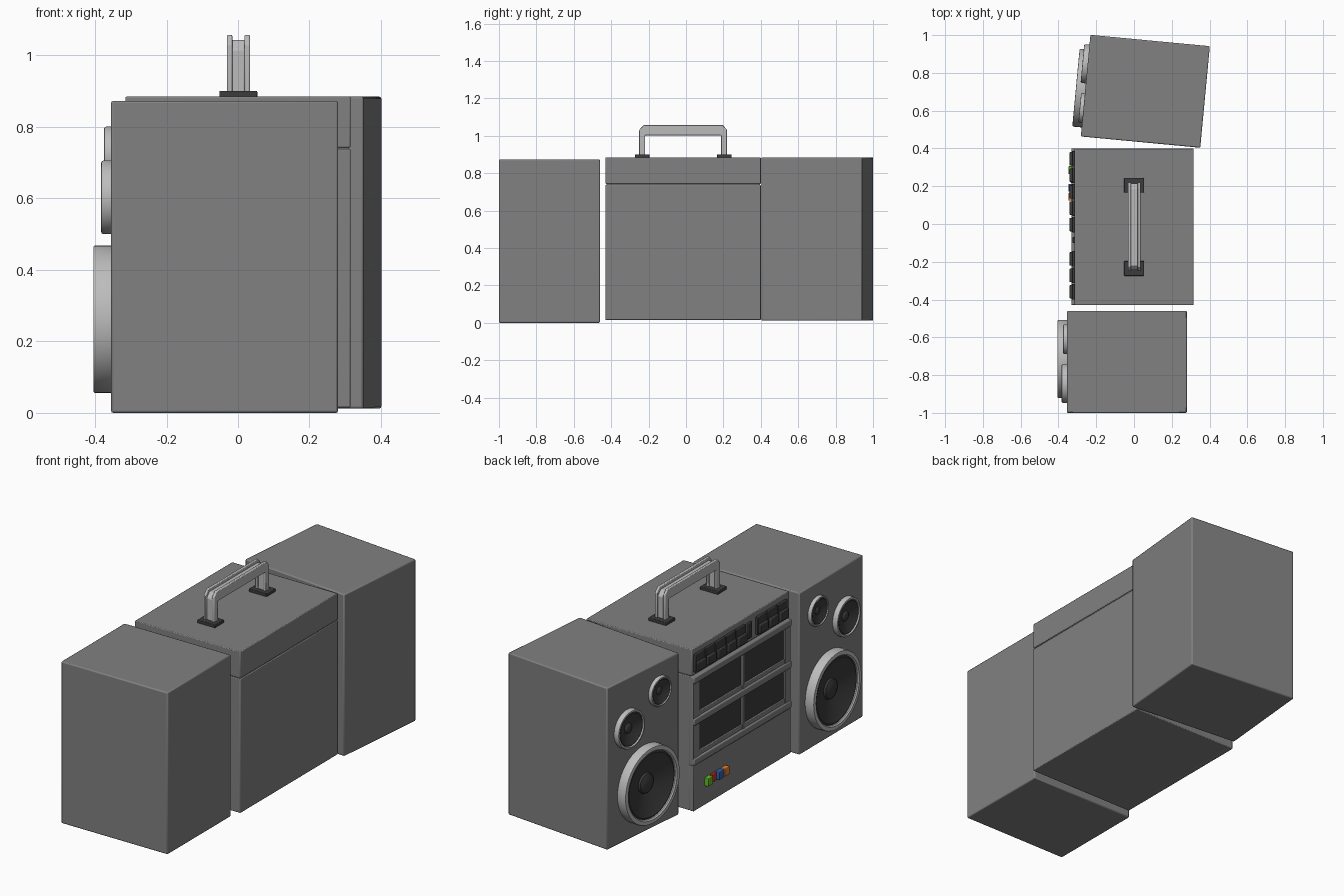
import bpy, bmesh, math
from mathutils import Matrix, Vector

if "Cube" in bpy.data.objects:
    bpy.data.objects.remove(bpy.data.objects["Cube"])


def mat(name, r, g, b):
    m = bpy.data.materials.new(name)
    m.diffuse_color = (r, g, b, 1)
    m.use_nodes = True
    m.node_tree.nodes["Principled BSDF"].inputs["Base Color"].default_value = m.diffuse_color
    return m


BODY = mat("body_grey", .22, .22, .22)
METAL = mat("light_metal", .5, .5, .5)
DARK = mat("dark_plastic", .045, .045, .045)


def finish(name, bm, material, matrix=Matrix(), bevel=0, smooth=True):
    bmesh.ops.recalc_face_normals(bm, faces=bm.faces)
    me = bpy.data.meshes.new(name)
    bm.to_mesh(me)
    bm.free()
    ob = bpy.data.objects.new(name, me)
    bpy.context.collection.objects.link(ob)
    ob.matrix_world = matrix
    me.materials.append(material)
    if bevel:
        mod = ob.modifiers.new("bevel", 'BEVEL')
        mod.width = bevel
        mod.segments = 2
    if smooth:
        bpy.ops.object.select_all(action='DESELECT')
        ob.select_set(True)
        bpy.context.view_layer.objects.active = ob
        bpy.ops.object.shade_smooth_by_angle(angle=math.radians(35))
    return ob


def box(name, x, y, z, material=BODY, bevel=.003, matrix=Matrix()):
    """Box from (min, max) pairs."""
    bm = bmesh.new()
    bmesh.ops.create_cube(bm, size=1)
    for v in bm.verts:
        v.co = Vector(a[0] + (c + .5) * (a[1] - a[0]) for a, c in zip((x, y, z), v.co))
    return finish(name, bm, material, matrix, bevel)


def lathe(name, profile, material, matrix, n=48):
    """Turn (radius, height) points around the local -x axis."""
    bm = bmesh.new()
    rings = []
    for r, h in profile:
        if r == 0:
            rings.append([bm.verts.new((-h, 0, 0))] * n)
        else:
            rings.append([bm.verts.new((-h, r * math.cos(2 * math.pi * i / n),
                                        r * math.sin(2 * math.pi * i / n))) for i in range(n)])
    for a, b in zip(rings, rings[1:]):
        for i in range(n):
            j = (i + 1) % n
            bm.faces.new(list(dict.fromkeys((a[i], a[j], b[j], b[i]))))
    return finish(name, bm, material, matrix)


def driver(name, R, d, matrix):
    # rounded metal rim, cone and dust cap
    lathe(name + "_rim", [(R, -.004), (R, d - .006), (R - .003, d - .001), (R - .007, d),
                          (R * .89, d), (R * .86, d - .006), (R * .85, .002)], METAL, matrix)
    lathe(name + "_cone", [(R * .86, d * .75), (R * .82, d * .84), (R * .77, d * .75),
                           (R * .5, d * .35), (R * .24, .002)], DARK, matrix)
    lathe(name + "_cap", [(R * .27, .002), (R * .24, d * .26), (R * .15, d * .42), (0, d * .5)],
          DARK, matrix)


# two speaker cabinets, the second mirrored and turned slightly
for side, s, loc, turn in (("near", 1, (-.0375, -.73, 0), 0),
                           ("far", -1, (.06, .7025, .012), -5.4)):
    M = Matrix.Translation(loc) @ Matrix.Rotation(math.radians(turn), 4, 'Z')
    box(side + "_speaker_cabinet", (-.3175, .3175), (-.27, .27), (0, .873), BODY, .006, M)
    for part, y, z, R, d in (("woofer", .015, .262, .207, .05),
                             ("midrange", -.115, .603, .103, .028),
                             ("tweeter", .12, .722, .079, .02)):
        driver(f"{side}_{part}", R, d, M @ Matrix.Translation((-.3175, s * y, z)))

# centre unit: lower body and lid section with a seam between
box("centre_body", (-.305, .315), (-.43, .40), (.015, .738), BODY, .004)
box("centre_lid", (-.315, .315), (-.43, .40), (.742, .885), BODY, .004)
box("seam_core", (-.30, .31), (-.425, .395), (.72, .76), BODY, 0)

# front frame of the centre unit, around the cassette windows
box("lower_front_panel", (-.325, -.30), (-.43, .40), (.015, .26))
for z in (.28, .495, .72):
    box("front_rail", (-.331, -.30), (-.43, .40), (z - .018, z + .018), BODY, .005)
for y0, y1 in ((.34, .40), (-.042, -.022), (-.43, -.385)):
    box("front_post", (-.323, -.30), (y0, y1), (.26, .735))
for z0, z1 in ((.31, .477), (.523, .695)):
    for y0, y1 in ((-.022, .34), (-.385, -.042)):
        box("cassette_window", (-.312, -.30), (y0, y1), (z0, z1), DARK, 0)
        box("cassette_sill", (-.32, -.30), (y0, y1), (z0 - .015, z0 + .012))

# control keys along the top of the front
for y in (.345, .258, .171, .084, -.003, -.185, -.272, -.359):
    box("key_base", (-.328, -.30), (y - .041, y + .041), (.76, .855), DARK)
    box("key_cap", (-.341, -.32), (y - .036, y + .036), (.765, .815), DARK, .004)
box("key_divider", (-.325, -.30), (-.10, -.07), (.765, .85), DARK)

# small coloured buttons
for name, y, depth, col in (("green", .285, .347, (.12, .5, .02)),
                            ("red", .238, .335, (.6, .03, .02)),
                            ("blue", .192, .347, (.03, .12, .4)),
                            ("orange", .145, .347, (.8, .22, .03))):
    box(name + "_button", (-depth, -.32), (y - .021, y + .021), (.118, .162),
        mat(name, *col), .003)

# carrying handle: three parallel bars on two feet
for x0, x1, drop in ((-.031, -.016, 0), (-.018, .02, .015), (.018, .034, 0)):
    o, t = drop * .4, 1.058 - drop
    pts = [(-.25 + o, .89), (-.25 + o, t - .026), (-.226 + o, t), (.196 - o, t), (.22 - o, t - .026),
           (.22 - o, .89), (.188 + o, .89), (.188 + o, 1.003), (-.218 - o, 1.003), (-.218 - o, .89)]
    bm = bmesh.new()
    f = bm.faces.new([bm.verts.new((x0, y, z)) for y, z in pts])
    ext = bmesh.ops.extrude_face_region(bm, geom=[f])
    bmesh.ops.translate(bm, vec=(x1 - x0, 0, 0),
                        verts=[v for v in ext["geom"] if isinstance(v, bmesh.types.BMVert)])
    finish("handle_bar", bm, METAL, bevel=.004)
for y in (-.235, .205):
    box("handle_foot", (-.052, .054), (y - .039, y + .039), (.88, .901), DARK)
